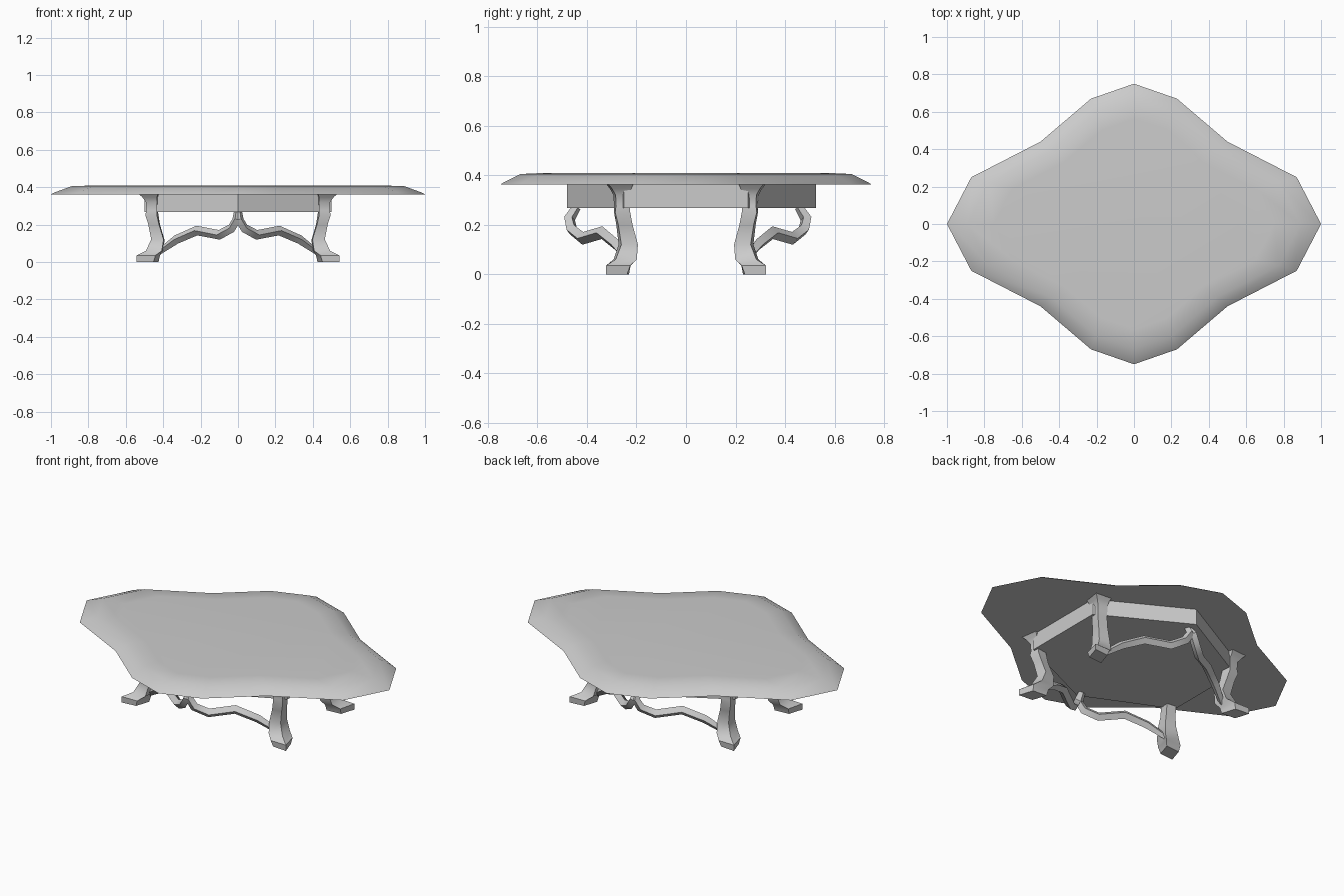
import bpy, bmesh, math
from mathutils import Vector

old = bpy.data.objects.get("Cube")
if old:
    bpy.data.objects.remove(old, do_unlink=True)

grey = bpy.data.materials.new("plain_grey")
grey.use_nodes = True
grey.diffuse_color = (0.6, 0.6, 0.6, 1)
grey.node_tree.nodes["Principled BSDF"].inputs["Base Color"].default_value = (0.6, 0.6, 0.6, 1)


def finish(obj, angle):
    """Assign the material and smooth everything but the sharp edges."""
    if not obj.data.materials:
        obj.data.materials.append(grey)
    bpy.ops.object.select_all(action='DESELECT')
    obj.select_set(True)
    bpy.context.view_layer.objects.active = obj
    bpy.ops.object.shade_smooth_by_angle(angle=math.radians(angle))


def loft(name, rings, angle):
    """Skin a stack of equal-length rings and cap both ends."""
    bm = bmesh.new()
    loops = [[bm.verts.new(p) for p in ring] for ring in rings]
    for a, b in zip(loops, loops[1:]):
        for i in range(len(a)):
            j = (i + 1) % len(a)
            bm.faces.new((a[i], a[j], b[j], b[i]))
    bm.faces.new(loops[0])
    bm.faces.new(loops[-1])
    bmesh.ops.recalc_face_normals(bm, faces=bm.faces)
    mesh = bpy.data.meshes.new(name)
    bm.to_mesh(mesh)
    bm.free()
    obj = bpy.data.objects.new(name, mesh)
    bpy.context.collection.objects.link(obj)
    finish(obj, angle)
    return obj


# Table top: scalloped outline mirrored from one quarter, with a sloped rim
quarter = [(1, 0), (0.87, 0.25), (0.5, 0.44), (0.23, 0.67), (0, 0.75)]
half = quarter + [(-x, y) for x, y in quarter[-2::-1]]
outline = half + [(x, -y) for x, y in half[-2:0:-1]]
loft("table_top", [[(x * s, y * s, z) for x, y in outline]
                   for s, z in ((1, 0.362), (0.985, 0.37), (0.89, 0.405), (0.75, 0.41))], 35)

# Six-sided apron under the top
hexagon = [(0.5, -0.25), (0.5, 0.25), (0, 0.525), (-0.5, 0.25), (-0.5, -0.25), (0, -0.48)]
loft("apron", [[(x, y, z) for x, y in hexagon] for z in (0.268, 0.364)], 20)

# Curved leg: height, outward shift, half depth, half width of a diamond section
leg_profile = [(0, 0.03, 0.075, 0.05), (0.035, 0.025, 0.08, 0.062),
               (0.06, -0.02, 0.062, 0.06), (0.12, -0.04, 0.045, 0.05),
               (0.20, -0.015, 0.04, 0.042), (0.25, 0.0, 0.045, 0.042),
               (0.275, 0.0, 0.04, 0.042), (0.32, 0.0, 0.042, 0.045),
               (0.345, 0.01, 0.055, 0.055), (0.364, 0.015, 0.075, 0.07)]

# Wavy stretcher from ankle to the middle of the apron: x, y, z, radius
stretcher_path = [(0.42, 0.24, 0.055, 0.016), (0.33, 0.29, 0.12, 0.024),
                  (0.22, 0.35, 0.168, 0.026), (0.10, 0.43, 0.145, 0.026),
                  (0.035, 0.475, 0.18, 0.025), (0.008, 0.485, 0.225, 0.024),
                  (0.004, 0.455, 0.272, 0.018)]

for sx, side in ((1, "left"), (-1, "right")):
    for sy, end in ((-1, "front"), (1, "back")):
        out = Vector((sx * 0.78, sy * 0.62, 0))
        across = Vector((-out.y, out.x, 0))
        rings = []
        for z, shift, depth, width in leg_profile:
            c = Vector((sx * 0.46, sy * 0.258, z)) + out * shift
            rings.append([c + out * depth, c + across * width,
                          c - out * depth, c - across * width])
        loft(f"{end}_{side}_leg", rings, 40)

        curve = bpy.data.curves.new(f"{end}_{side}_stretcher", 'CURVE')
        curve.dimensions = '3D'
        curve.bevel_depth = 1.0
        curve.bevel_resolution = 0
        curve.use_fill_caps = True
        spline = curve.splines.new('POLY')
        spline.points.add(len(stretcher_path) - 1)
        for point, (x, y, z, r) in zip(spline.points, stretcher_path):
            point.co = (sx * x, sy * y * (1.0 if sy > 0 else 0.97), z, 1)
            point.radius = r
        strut = bpy.data.objects.new(f"{end}_{side}_stretcher", curve)
        bpy.context.collection.objects.link(strut)
        bpy.ops.object.select_all(action='DESELECT')
        strut.select_set(True)
        bpy.context.view_layer.objects.active = strut
        bpy.ops.object.convert(target='MESH')
        finish(bpy.context.view_layer.objects.active, 40)
